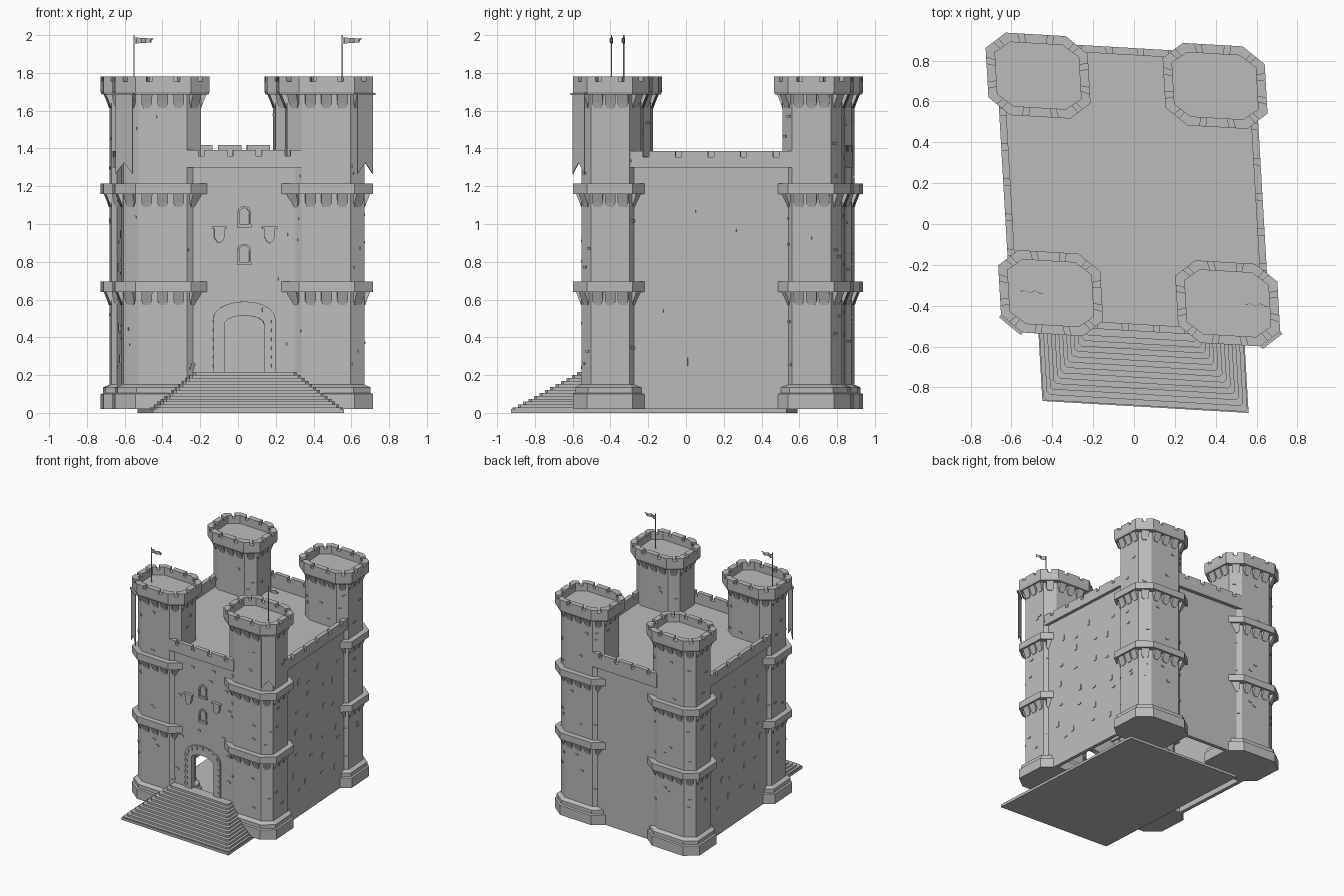
import bpy, bmesh, random
from math import sin, cos, pi
from mathutils import Vector

random.seed(4)
old = bpy.data.objects.get("Cube")
if old:
    bpy.data.objects.remove(old)

stone = bpy.data.materials.new("grey_stone")
stone.use_nodes = True
GREY = (0.5, 0.5, 0.5, 1)
stone.diffuse_color = GREY
stone.node_tree.nodes["Principled BSDF"].inputs["Base Color"].default_value = GREY

SKEW = 0.058          # the plan is slightly skewed
TX, TY = 0.4335, 0.5325   # tower centres
WX, WY = 0.61, 0.665      # curtain wall faces


def finish(name, bm):
    for v in bm.verts:
        x, y, z = v.co
        v.co = (x - SKEW * y - 0.0055, y - SKEW * x + 0.169, z)
    bmesh.ops.recalc_face_normals(bm, faces=bm.faces)
    me = bpy.data.meshes.new(name)
    bm.to_mesh(me)
    bm.free()
    me.materials.append(stone)
    ob = bpy.data.objects.new(name, me)
    bpy.context.collection.objects.link(ob)
    return ob


def loft(bm, *loops):
    """Solid through matching loops of 3D points, capped at both ends."""
    rows = [[bm.verts.new(p) for p in loop] for loop in loops]
    n = len(rows[0])
    for a, b in zip(rows, rows[1:]):
        for i in range(n):
            j = (i + 1) % n
            bm.faces.new((a[i], a[j], b[j], b[i]))
    bm.faces.new(rows[0])
    bm.faces.new(rows[-1])


def box(bm, x0, x1, y0, y1, z0, z1):
    loft(bm, *[[(x0, y0, z), (x1, y0, z), (x1, y1, z), (x0, y1, z)] for z in (z0, z1)])


def front_plate(bm, pts, y0, y1):
    loft(bm, *[[(x, y, z) for x, z in pts] for y in (y0, y1)])


def octagon(grow, z, cx=0, cy=0):
    """Long octagon of the tower shaft, offset outward by grow."""
    hx, hy = 0.205 + grow, 0.157 + grow
    fx, fy = 0.128 + grow * 0.42, 0.102 + grow * 0.42
    pts = [(fx, -hy), (hx, -fy), (hx, fy), (fx, hy), (-fx, hy), (-hx, fy), (-hx, -fy), (-fx, -hy)]
    return [Vector((cx + x, cy + y, z)) for x, y in pts]


def arch(half, base, spring, top, steps=10):
    arc = [(half * cos(pi * i / steps), spring + (top - spring) * sin(pi * i / steps)) for i in range(steps + 1)]
    return [(half, base)] + arc + [(-half, base)]


def wall_piece(bm, a, b, out, along, up, w, h, depth):
    """Small plate on the face that runs from a to b."""
    d = (b - a).normalized()
    c = a.lerp(b, along) + Vector((0, 0, up))
    r, u = d * w / 2, Vector((0, 0, h / 2))
    quad = [c - r - u, c + r - u, c + r + u, c - r + u]
    loft(bm, [p - out * 0.003 for p in quad], [p + out * depth for p in quad])


def outward(a, b):
    return (b - a).cross(Vector((0, 0, 1))).normalized()


def crenels(bm, a0, a1, b0, b1, notches, z0, z1, gap=0.03):
    """Merlons on a strip between outer edge a0-a1 and inner edge b0-b1."""
    t = gap / (a1 - a0).length / 2
    cuts = [0] + [(i + 0.5) / notches + s * t for i in range(notches) for s in (-1, 1)] + [1]
    for s, e in zip(cuts[::2], cuts[1::2]):
        quad = [a0.lerp(a1, s), a0.lerp(a1, e), b0.lerp(b1, e), b0.lerp(b1, s)]
        loft(bm, *[[(p.x, p.y, z) for p in quad] for z in (z0, z1)])


def tower(name, cx, cy):
    def ring(g, z):
        return octagon(g, z, cx, cy)
    # foot, shaft and the two string bands
    bm = bmesh.new()
    loft(bm, ring(0.045, 0.02), ring(0.045, 0.1), ring(0.032, 0.105), ring(0.032, 0.135),
         ring(0, 0.15), ring(0, 1.71))
    finish(name + "_shaft", bm)
    bm = bmesh.new()
    for z in (0.64, 1.16):
        loft(bm, ring(0.045, z), ring(0.045, z + 0.055))
    finish(name + "_bands", bm)
    # hollow crown with merlons
    bm = bmesh.new()
    loft(bm, ring(0.04, 1.685), ring(0.045, 1.70), ring(0.045, 1.755), ring(0, 1.755), ring(0, 1.715))
    outer, inner = ring(0.045, 0), ring(0, 0)
    for i in range(8):
        j = (i + 1) % 8
        crenels(bm, outer[i], outer[j], inner[i], inner[j], 1 if i % 2 == 0 else 2, 1.755, 1.78)
    finish(name + "_crown", bm)
    # tapered corbels under bands and crown, and scattered raised stones
    bm, bits = bmesh.new(), bmesh.new()
    base = ring(0, 0)
    for i in range(8):
        a, b = base[i], base[(i + 1) % 8]
        out, d = outward(a, b), (b - a).normalized()
        spots = (0.5,) if i % 2 == 0 else (0.17, 0.5, 0.83)
        for top in (0.64, 1.16, 1.685):
            for t in spots:
                c = a.lerp(b, t)
                def quad(w, depth, z):
                    p = c + Vector((0, 0, z))
                    return [p - d * w, p + d * w, p + d * w + out * depth, p - d * w + out * depth]
                loft(bm, quad(0.018, 0.004, top - 0.07), quad(0.028, 0.012, top - 0.045), quad(0.028, 0.03, top))
        for low, high in ((0.2, 0.55), (0.74, 1.05), (1.25, 1.58)):
            for k in range(2):
                wall_piece(bits, a, b, out, random.uniform(0.2, 0.8), random.uniform(low, high), 0.026, 0.014, 0.006)
    finish(name + "_corbels", bm)
    finish(name + "_raised_stones", bits)


for yname, sy in (("front", -1), ("back", 1)):
    for xname, sx in (("right", -1), ("left", 1)):
        tower(f"{yname}_{xname}_tower", sx * TX, sy * TY)

# curtain walls, hollow inside, with an arched gateway at the front
bm = bmesh.new()
for s in (-1, 1):
    box(bm, s * WX, s * (WX - 0.03), -0.5, 0.5, 0.02, 1.3)
box(bm, -0.4, 0.4, WY - 0.03, WY, 0.02, 1.3)
gate = arch(0.105, 0.02, 0.47, 0.515)
front_plate(bm, [(-0.4, 0.02), (-0.4, 1.3), (0.4, 1.3), (0.4, 0.02)] + gate, -WY, -WY + 0.03)
finish("curtain_walls", bm)

bm = bmesh.new()
box(bm, -WX + 0.01, WX - 0.01, -WY + 0.01, WY - 0.01, 1.28, 1.3)
finish("roof", bm)

# parapets with narrow notches
bm = bmesh.new()
for s in (-1, 1):
    xo, xi = s * 0.635, s * 0.6
    box(bm, xi, xo, -0.43, 0.43, 1.3, 1.355)
    crenels(bm, Vector((xo, -0.43, 0)), Vector((xo, 0.43, 0)), Vector((xi, -0.43, 0)), Vector((xi, 0.43, 0)),
            5, 1.355, 1.387)
    yo, yi = s * 0.695, s * 0.66
    rise = 0.025 if s > 0 else 0
    box(bm, -0.305, 0.305, yi, yo, 1.3, 1.36 + rise)
    crenels(bm, Vector((-0.305, yo, 0)), Vector((0.305, yo, 0)), Vector((-0.305, yi, 0)), Vector((0.305, yi, 0)),
            4, 1.36 + rise, 1.393 + rise)
finish("parapets", bm)

# gateway surround with raised arch stones
bm = bmesh.new()
front_plate(bm, arch(0.165, 0.2, 0.50, 0.59) + arch(0.105, 0.2, 0.47, 0.515)[::-1], -WY - 0.012, -WY + 0.005)
for s in (-1, 1):
    for k in range(6):
        z = 0.24 + k * 0.047
        box(bm, s * 0.142, s * 0.165, -WY - 0.018, -WY, z, z + 0.018)
for k in range(1, 8):
    t = pi * k / 8
    x, z = 0.145 * cos(t), 0.49 + 0.08 * sin(t)
    box(bm, x - 0.008, x + 0.008, -WY - 0.018, -WY, z - 0.012, z + 0.012)
finish("gate_surround", bm)

# arched windows above the gate
bm = bmesh.new()
for z in (0.79, 0.99):
    front_plate(bm, arch(0.036, z, z + 0.07, z + 0.105) + arch(0.026, z, z + 0.066, z + 0.094)[::-1],
                -WY - 0.012, -WY + 0.005)
    box(bm, -0.038, 0.038, -WY - 0.014, -WY, z - 0.008, z + 0.01)
finish("front_windows", bm)

# wall shields
bm = bmesh.new()
for cx in (-0.132, 0.134):
    pts = [(-0.028, 0.985), (0.028, 0.985), (0.028, 0.93), (0.015, 0.908), (0, 0.898), (-0.015, 0.908), (-0.028, 0.93)]
    front_plate(bm, [(cx + x, z) for x, z in pts], -WY - 0.022, -WY)
    box(bm, cx - 0.04, cx + 0.04, -WY - 0.026, -WY, 0.975, 0.987)
finish("wall_shields", bm)

# raised stones on the front and side walls
bm = bmesh.new()
for x, z in ((-.22, .95), (.245, .945), (-.04, .71), (.195, .71), (.22, 1.1), (.1, 1.23), (.07, 1.14),
             (-.1, 1.21), (-.2, .62), (-.245, .34), (.24, .365), (.235, .57)):
    box(bm, x - 0.015, x + 0.015, -WY - 0.007, -WY, z - 0.008, z + 0.008)
for s in (-1, 1):
    a, b = Vector((s * WX, -0.36 * s, 0)), Vector((s * WX, 0.36 * s, 0))
    for row in range(6):
        for k in range(4):
            tall = (row + k) % 2
            wall_piece(bm, a, b, Vector((s, 0, 0)), (k + random.uniform(0.2, 0.8)) / 4,
                       0.25 + row * 0.17 + random.uniform(-0.05, 0.05),
                       0.022 if tall else 0.03, 0.045 if tall else 0.015, 0.005)
finish("wall_stones", bm)

# base slab and stepped approach
bm = bmesh.new()
box(bm, -0.505, 0.505, -1.065, 0.392, 0, 0.02)
finish("base_slab", bm)
bm = bmesh.new()
STEPS = 13
for k in range(STEPS):
    t = k / (STEPS - 1)
    hx, y0, c = 0.5 - 0.225 * t, -1.06 + 0.33 * t, 0.015
    pts = [(-hx, -0.64), (-hx, y0 + c), (-hx + c, y0), (hx - c, y0), (hx, y0 + c), (hx, -0.64)]
    z = 0.012 + k * 0.0157
    loft(bm, *[[(x, y, h) for x, y in pts] for h in (z, z + 0.0157)])
finish("entrance_steps", bm)

# flags on the front towers and banners on their outer corners
for side, s in (("right", -1), ("left", 1)):
    bm = bmesh.new()
    px, py = s * (TX + 0.118) - 0.025, -TY
    box(bm, px - 0.003, px + 0.003, py - 0.003, py + 0.003, 1.7, 2.0)
    top, low = [], []
    for k in range(9):
        x = k / 8 * 0.105
        y = py + 0.007 * sin(k * 1.5)
        top.append((px + x, y, 1.988 - 0.07 * x))
        low.append((px + x, y, 1.955 + 0.07 * x))
    low[-1] = (px + 0.085, low[-1][1], 1.968)
    for k in range(8):
        quad = [low[k], low[k + 1], top[k + 1], top[k]]
        loft(bm, quad, [(x, y + 0.002, z) for x, y, z in quad])
    finish(f"{side}_flag", bm)

    bm = bmesh.new()
    ring = octagon(0.05, 0, s * TX, -TY)
    a, b = (ring[0], ring[1]) if s > 0 else (ring[6], ring[7])
    out, d, mid = outward(a, b), (b - a).normalized(), (a + b) / 2
    shape = [(-0.055, 1.69), (0.055, 1.69), (0.055, 1.265), (0, 1.325), (-0.055, 1.265)]
    cloth = [mid + d * u + Vector((0, 0, z)) for u, z in shape]
    loft(bm, cloth, [p + out * 0.005 for p in cloth])
    wall_piece(bm, a, b, out, 0.5, 1.688, 0.13, 0.012, 0.012)
    finish(f"{side}_banner", bm)
